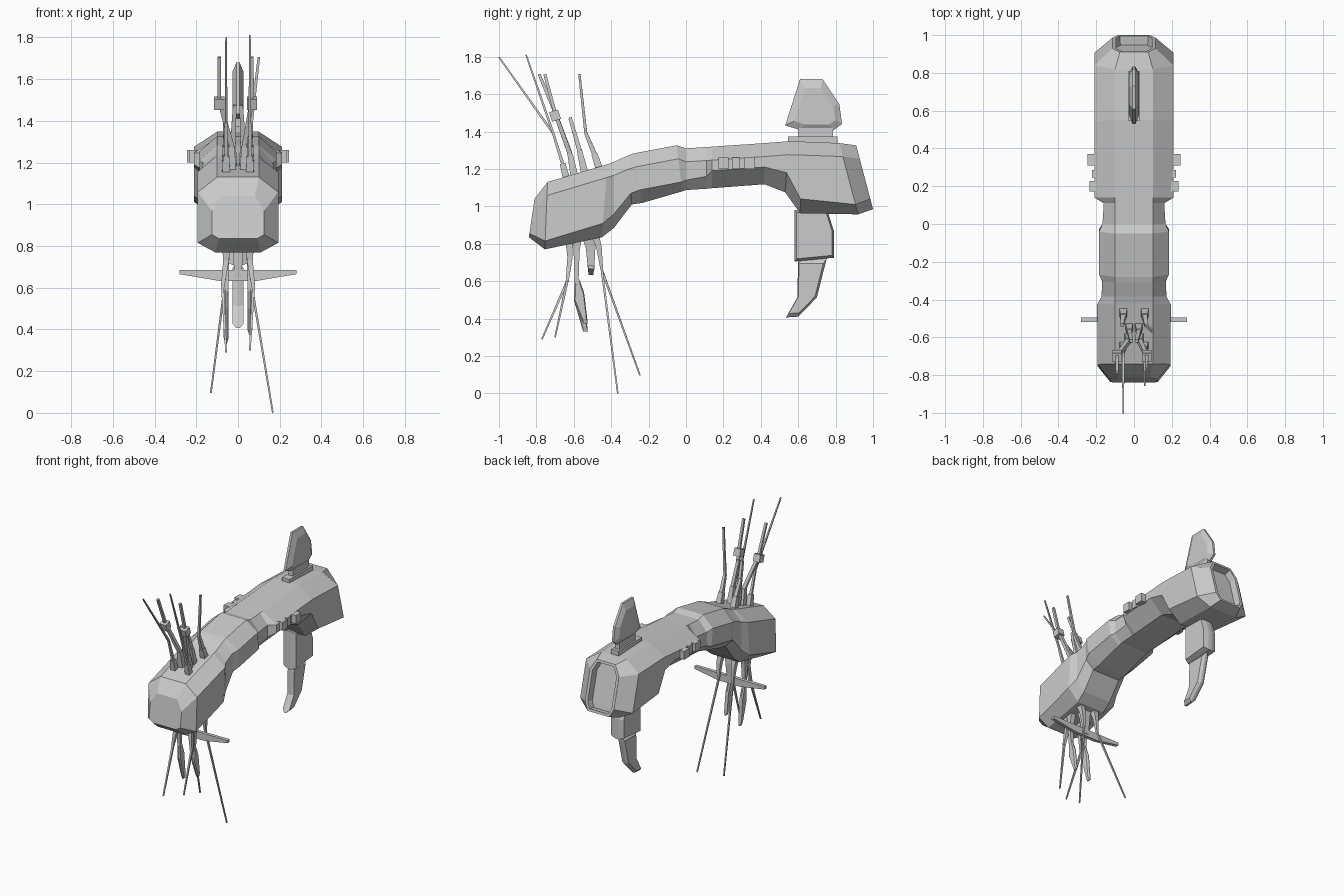
import bpy, bmesh
from mathutils import Vector

if "Cube" in bpy.data.objects:
    bpy.data.objects.remove(bpy.data.objects["Cube"])


def loft(name, rings, recess=0):
    """Skin equal-sized point rings and cap both ends; optionally sink the last cap."""
    bm = bmesh.new()
    vs = [[bm.verts.new(p) for p in r] for r in rings]
    n = len(rings[0])
    for r0, r1 in zip(vs, vs[1:]):
        for i in range(n):
            j = (i + 1) % n
            bm.faces.new((r0[i], r0[j], r1[j], r1[i]))
    bm.faces.new(vs[0])
    cap = bm.faces.new(vs[-1])
    bmesh.ops.recalc_face_normals(bm, faces=bm.faces)
    bm.normal_update()
    if recess:
        bmesh.ops.inset_region(bm, faces=[cap], thickness=0.02)
        bmesh.ops.inset_region(bm, faces=[cap], thickness=0.004, depth=-recess)
    me = bpy.data.meshes.new(name)
    bm.to_mesh(me)
    bm.free()
    ob = bpy.data.objects.new(name, me)
    bpy.context.collection.objects.link(ob)
    return ob


def box(name, x, y, z):
    """Box symmetric in x."""
    return loft(name, [[(s * x, y[0], z[0]), (s * x, y[1], z[0]), (s * x, y[1], z[1]), (s * x, y[0], z[1])]
                       for s in (-1, 1)])


def blade(name, outline, x, t, k=0.8):
    """Bevel-edged plate in the YZ plane: full outline in the middle, shrunk on both faces."""
    cy, cz = (sum(c) / len(outline) for c in zip(*outline))
    ring = lambda dx, s: [(x + dx, cy + (a - cy) * s, cz + (b - cz) * s) for a, b in outline]
    return loft(name, [ring(-t, k), ring(-t * 0.3, 1), ring(t * 0.3, 1), ring(t, k)])


def rod(name, r0, r1, *pts):
    """Square rod along a polyline, tapering from r0 to r1."""
    pts = [Vector(p) for p in pts]
    last = len(pts) - 1
    rings = []
    for i, p in enumerate(pts):
        d = (pts[min(i + 1, last)] - pts[max(i - 1, 0)]).normalized()
        u = d.cross(Vector((0, 1, 0))).normalized()
        v = d.cross(u)
        r = r0 + (r1 - r0) * i / last
        rings.append([p + r * w for w in (u + v, v - u, -u - v, u - v)])
    return loft(name, rings)


def section(yt, zt, yb, zb, b, drop):
    """Eight-sided hull section from its top point, bottom point, half width and lower chamfer."""
    a = min(0.1, 0.65 * b)
    half = [(a, zt), (b, zt - 0.072), (b, zb + drop), (a + 0.01, zb)]
    loop = half + [(-x, z) for x, z in reversed(half)]
    return [(x, yt + (yb - yt) * (zt - z) / (zt - zb), z) for x, z in loop]


# Hull: arched loft from nose to hollow tail
hull = [
    (-.81, 1.04, -.84, .835, .125, .02),
    (-.74, 1.13, -.755, .77, .193, .045),
    (-.42, 1.225, -.45, .834, .195, .075),
    (-.385, 1.238, -.385, .885, .172, .075),
    (-.31, 1.272, -.29, 1.01, .168, .06),
    (-.28, 1.283, -.235, 1.018, .185, .07),
    (-.05, 1.326, -.02, 1.08, .185, .05),
    (0, 1.31, 0, 1.087, .167, .053),
    (.11, 1.317, .11, 1.094, .16, .066),
    (.14, 1.319, .14, 1.097, .21, .093),
    (.42, 1.338, .42, 1.118, .21, .092),
    (.55, 1.348, .53, 1.075, .21, .105),
    (.62, 1.346, .61, .963, .21, .077),
    (.82, 1.338, .92, .957, .21, .053),
    (.91, 1.326, 1, .985, .115, .055),
]
loft("hull", [section(*s) for s in hull], recess=.05)

# Tail fin on its base plate and stem
box("fin_base_plate", .03, (.545, .81), (1.33, 1.372))
box("fin_stem", .018, (.60, .785), (1.36, 1.42))
blade("top_fin", [(.53, 1.433), (.61, 1.68), (.73, 1.68), (.82, 1.545), (.834, 1.44), (.79, 1.408), (.61, 1.408)],
      0, .027, .72)

# Lower keel: block and curved blade
blade("keel_block", [(.58, .98), (.58, .705), (.79, .725), (.79, .87), (.755, .98)], 0, .05, .9)
blade("keel_blade", [(.60, .72), (.595, .513), (.535, .406), (.60, .41), (.70, .513), (.752, .72)], 0, .026, .85)

# Side clamps: boxes running right through the hull
for i, (y, w, x) in enumerate(((.20, .055, .235), (.265, .04, .222), (.34, .06, .245))):
    box(f"side_clamp_{i}", x, (y - w / 2, y + w / 2), (1.2, 1.26))

# Cross bar under the nose with its stem
bar = [(-.28, .685), (-.28, .665), (-.09, .633), (.09, .633), (.28, .665), (.28, .685)]
loft("cross_bar", [[(x, y, z) for x, z in bar] for y in (-.52, -.495)])
rod("cross_bar_stem", .035, .016, (0, -.525, .85), (0, -.51, .78), (0, -.507, .65))

# Antenna clusters; whip tips differ from left to right
tips = {
    "left": dict(s=-1, low_front=(-.057, -.77, .29), low_rear=(-.13, -.246, .096), top=(-.057, -1, 1.798), box=-.09),
    "right": dict(s=1, low_front=(.057, -.70, .30), low_rear=(.167, -.365, .001), top=(.057, -.855, 1.81), box=.067),
}
for side, t in tips.items():
    s, bx = t["s"], t["box"]
    x = .057 * s
    # Lower antennas and paddles
    knee = (x * 1.3, -.635, .60)
    rod(side + "_lower_front_mount", .02, .008, (x, -.625, .82), (x, -.62, .73), knee)
    rod(side + "_lower_front_whip", .007, .004, knee, t["low_front"])
    knee = (x, -.45, .66)
    rod(side + "_lower_rear_mount", .022, .007, (x, -.49, .86), (x, -.465, .78), knee)
    rod(side + "_lower_rear_whip", .006, .004, knee, t["low_rear"])
    rod(side + "_paddle_stem", .022, .01, (x, -.58, .83), (x, -.585, .76), (x, -.585, .58))
    z = .352 + .022 * s
    blade(side + "_paddle", [(-.595, .61), (-.57, .61), (-.545, .54), (-.525, z), (-.55, z), (-.60, .5)], x, .012)
    # Upper front whips
    foot = (x, -.66, 1.23)
    rod(side + "_upper_front_mount", .02, .015, (x, -.635, 1.13), foot)
    rod(side + "_upper_front_whip", .009, .004, foot, (x, -.71, 1.39), t["top"])
    # Boxed antennas leaning outward
    foot, top = (s * .03, -.62, 1.28), (bx, -.70, 1.50)
    rod(side + "_boxed_mount", .021, .014, (s * .03, -.595, 1.15), foot)
    rod(side + "_boxed_arm", .012, .01, foot, top)
    rod(side + "_antenna_box", .025, .025, (bx, -.692, 1.46), (bx, -.708, 1.51))
    rod(side + "_boxed_whip", .009, .008, top, (bx, -.77 + .015 * s, 1.706))
    # Stubby masts
    foot = (s * .025, -.57, 1.30)
    rod(side + "_mast_mount", .02, .014, (s * .025, -.54, 1.17), foot)
    rod(side + "_mast", .012, .009, foot, (s * .015, -.62, 1.475))
    # Upper rear arms
    foot = (x, -.49, 1.28)
    rod(side + "_upper_rear_mount", .021, .016, (x, -.46, 1.19), foot)
    rod(side + "_upper_rear_arm", .013, .009, foot, (x * 1.1, -.535, 1.39))
rod("rear_whip", .008, .006, (.063, -.535, 1.385), (.10, -.57, 1.706))
